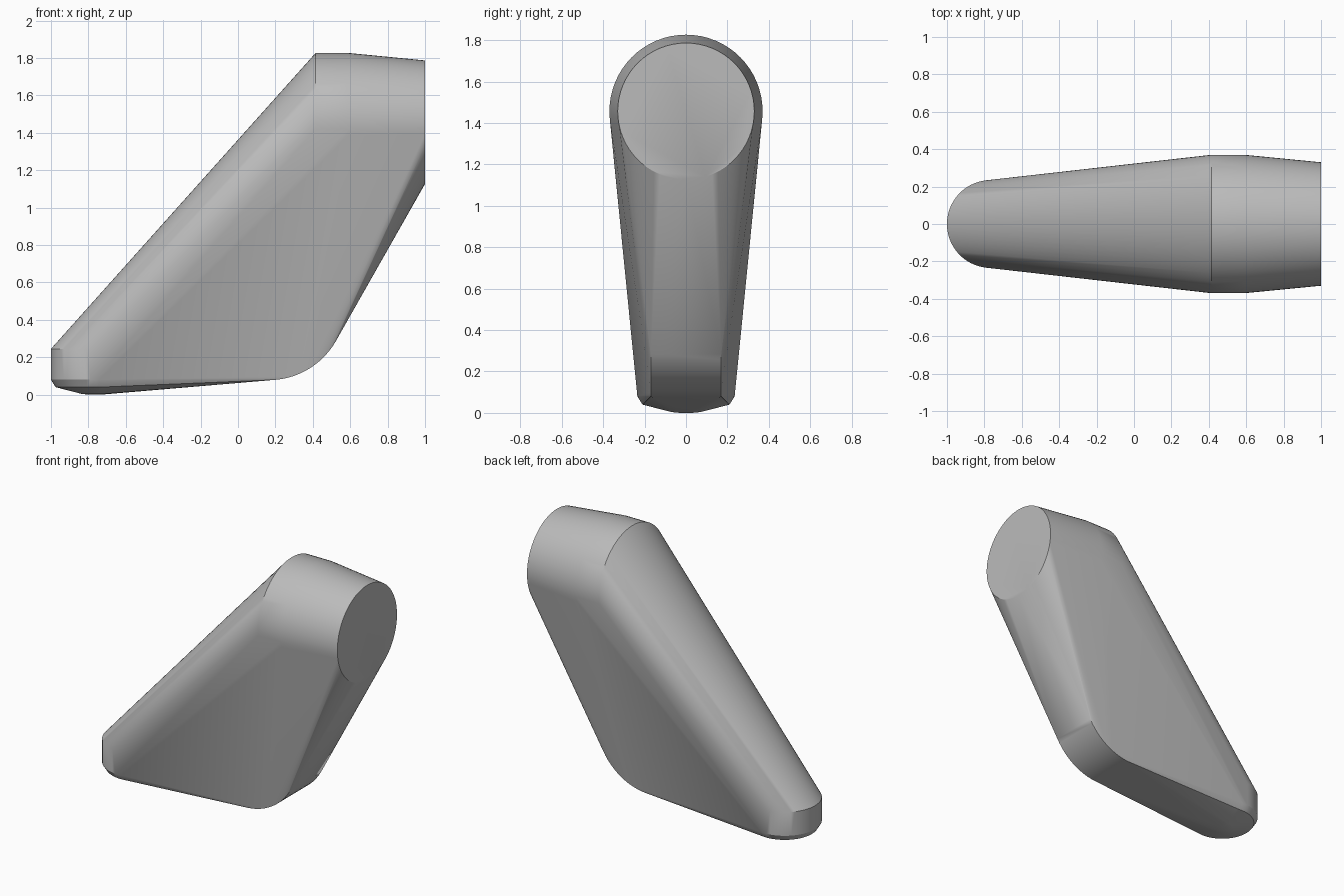
import bpy, bmesh, math
from math import sin, cos, pi, radians

cube = bpy.data.objects.get("Cube")
if cube:
    bpy.data.objects.remove(cube, do_unlink=True)

SEGMENTS = 64
TOP_Z = 1.457      # axis height of the upper barrel
TOE_X = -0.765     # centre of the rounded toe

grey = bpy.data.materials.new("mid grey")
grey.use_nodes = True
colour = (0.5, 0.5, 0.5, 1)
grey.diffuse_color = colour
grey.node_tree.nodes["Principled BSDF"].inputs["Base Color"].default_value = colour


def barrel_ring(x, radius):
    """Upright circle facing along x."""
    return [(x, radius * cos(2 * pi * i / SEGMENTS), TOP_Z + radius * sin(2 * pi * i / SEGMENTS))
            for i in range(SEGMENTS)]


def toe_ring(z, radius):
    """Level circle around the toe centre."""
    return [(TOE_X + radius * cos(2 * pi * i / SEGMENTS), radius * sin(2 * pi * i / SEGMENTS), z)
            for i in range(SEGMENTS)]


def heel_arc(half_width, steps=12):
    """Rounded heel, the same on both sides."""
    points = []
    for i in range(steps + 1):
        a = radians(5 + 55 * i / steps)
        for side in (-1, 1):
            points.append((0.165 + 0.412 * sin(a), side * half_width, 0.49 - 0.412 * cos(a)))
    return points


# Upper barrel with a tapered end
points = barrel_ring(1.0, 0.33) + barrel_ring(0.59, 0.37) + barrel_ring(0.415, 0.37)
# Rounded toe with a shallow domed underside
for z, radius in ((0.245, 0.235), (0.08, 0.235), (0.04, 0.21), (0.004, 0.07), (0.0, 0.03)):
    points += toe_ring(z, radius)
# Heel
points += heel_arc(0.17)

# One skin stretched around all the sections
bm = bmesh.new()
for p in points:
    bm.verts.new(p)
hull = bmesh.ops.convex_hull(bm, input=bm.verts[:])
unused = {v for v in hull["geom_interior"] + hull["geom_unused"] if isinstance(v, bmesh.types.BMVert)}
bmesh.ops.delete(bm, geom=list(unused), context="VERTS")
bmesh.ops.dissolve_limit(bm, angle_limit=radians(0.1), verts=bm.verts[:], edges=bm.edges[:])
bmesh.ops.recalc_face_normals(bm, faces=bm.faces[:])

mesh = bpy.data.meshes.new("wedge_body")
bm.to_mesh(mesh)
bm.free()
mesh.materials.append(grey)
body = bpy.data.objects.new("wedge_body", mesh)
bpy.context.collection.objects.link(body)

# Smooth skin with sharp rims
bpy.ops.object.select_all(action="DESELECT")
body.select_set(True)
bpy.context.view_layer.objects.active = body
bpy.ops.object.shade_smooth_by_angle(angle=radians(30))
